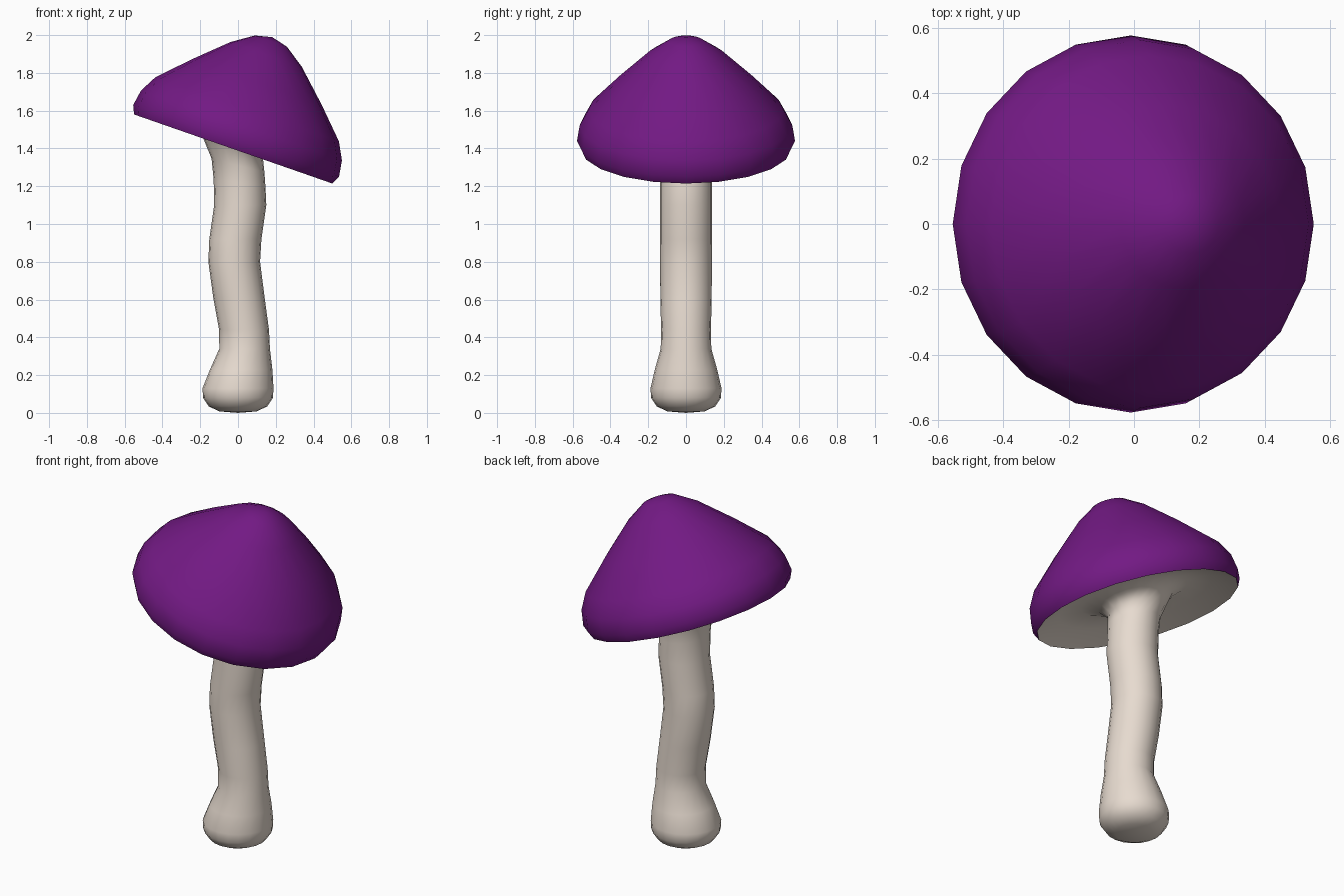
import bpy, bmesh
from math import sin, cos, pi, radians

if "Cube" in bpy.data.objects:
    bpy.data.objects.remove(bpy.data.objects["Cube"])

SIDES = 20
TILT = 19.2
CAP_X, CAP_Z = -0.025, 1.397   # centre of the cap's rim circle


def ring(x, z, r, tilt=0.0):
    """Circle of points around (x, 0, z), tipped towards +x by tilt degrees."""
    t = radians(tilt)
    return [(x + r * cos(a) * cos(t), r * sin(a), z - r * cos(a) * sin(t))
            for a in (2 * pi * i / SIDES for i in range(SIDES))]


def cap_ring(r, h):
    """Ring at height h along the tilted cap axis."""
    t = radians(TILT)
    return ring(CAP_X + h * sin(t), CAP_Z + h * cos(t), r, TILT)


def loft(name, rings, tip, color):
    """Skin from a tip point through the rings, the last ring left open."""
    bm = bmesh.new()
    loops = [[bm.verts.new(p) for p in r] for r in rings]
    end = bm.verts.new(tip)
    for i in range(SIDES):
        j = (i + 1) % SIDES
        bm.faces.new((end, loops[0][i], loops[0][j]))
        for a, b in zip(loops, loops[1:]):
            bm.faces.new((a[i], b[i], b[j], a[j]))
    bmesh.ops.recalc_face_normals(bm, faces=bm.faces)
    mesh = bpy.data.meshes.new(name)
    # make the normals point outwards
    tip_normal = sum((f.normal.z for f in end.link_faces))
    if tip_normal * (1 if tip[2] > 1 else -1) < 0:
        bmesh.ops.reverse_faces(bm, faces=bm.faces)
    bm.to_mesh(mesh)
    bm.free()
    mesh.shade_smooth()
    mat = bpy.data.materials.new(name + "_color")
    mat.diffuse_color = color
    mat.use_nodes = True
    mat.node_tree.nodes["Principled BSDF"].inputs["Base Color"].default_value = mat.diffuse_color
    mesh.materials.append(mat)
    obj = bpy.data.objects.new(name, mesh)
    bpy.context.collection.objects.link(obj)
    return obj


# Cap: tilted bell, from the peak to the rim (radius, height)
cap_profile = [(0.09, 0.605), (0.20, 0.53), (0.365, 0.375), (0.515, 0.222),
               (0.563, 0.132), (0.577, 0.046), (0.556, 0.0)]
t = radians(TILT)
peak = (CAP_X + 0.627 * sin(t), 0, CAP_Z + 0.627 * cos(t))
loft("cap", [cap_ring(r, h) for r, h in cap_profile], peak, (0.17, 0.01, 0.23, 1))

# Stem: bulbous foot and wavy stalk (x, z, radius, tilt)
stalk = [(0, 0.008, 0.10, 0), (0, 0.035, 0.155, 0), (0, 0.08, 0.185, 0),
         (0, 0.13, 0.188, 0), (0.017, 0.23, 0.165, 0), (0.035, 0.34, 0.134, 0),
         (0.032, 0.44, 0.132, 0), (0.005, 0.61, 0.136, 0), (-0.02, 0.80, 0.137, 0),
         (-0.014, 0.92, 0.138, 0), (0.012, 1.10, 0.138, 0), (0.008, 1.22, 0.138, 7),
         (0.0, 1.31, 0.144, 14)]
# Underside of the cap: the stalk flares into a shallow hollow out to the rim
underside = [(0.167, 0.0), (0.205, 0.045), (0.29, 0.075), (0.42, 0.06),
             (0.53, 0.012), (0.556, 0.0)]
loft("stem_and_underside",
     [ring(x, z, r, a) for x, z, r, a in stalk] + [cap_ring(r, h) for r, h in underside],
     (0, 0, 0), (0.8, 0.71, 0.63, 1))
